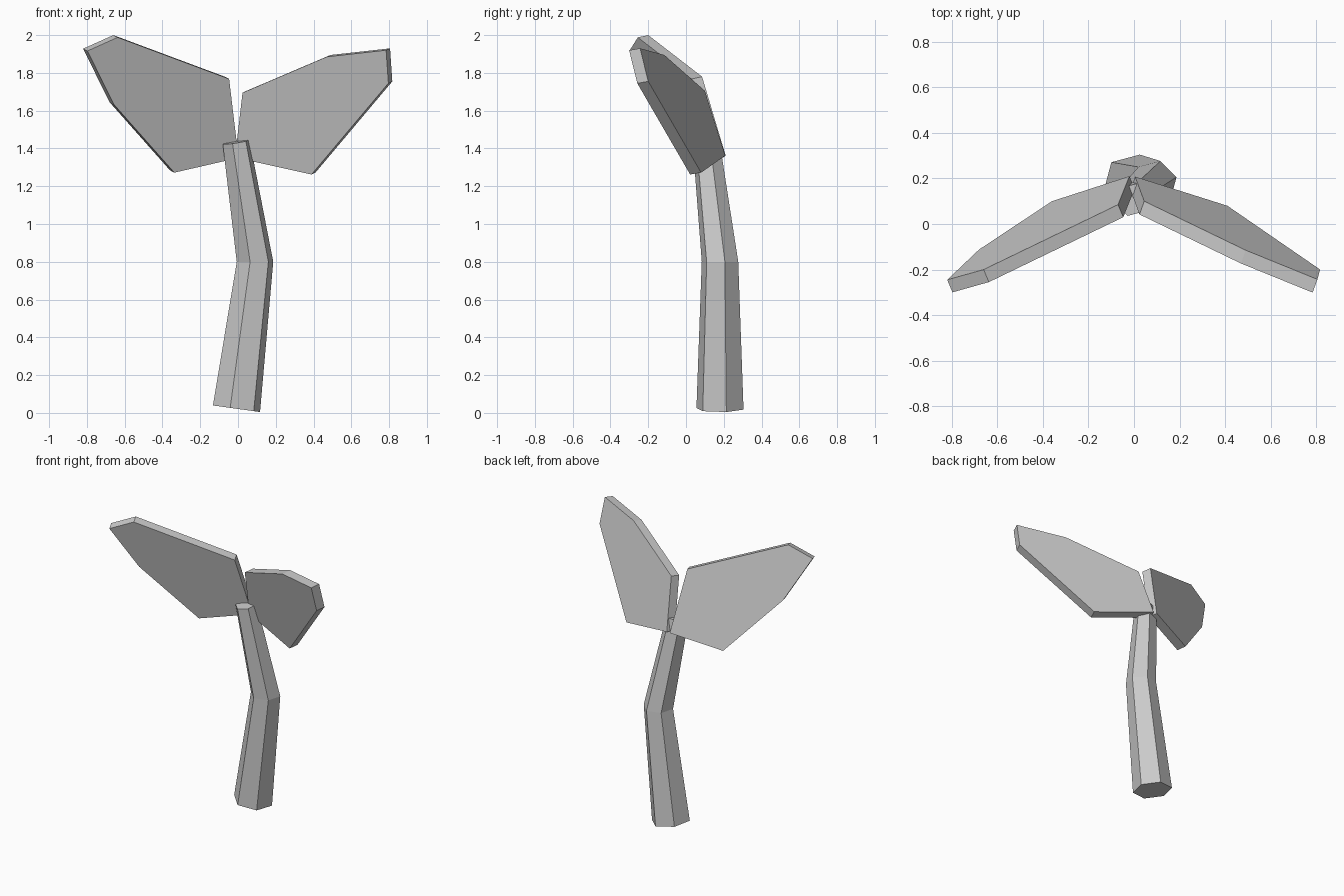
import bpy
import bmesh
from math import cos, sin, radians
from mathutils import Vector

default_cube = bpy.data.objects.get("Cube")
if default_cube:
    bpy.data.objects.remove(default_cube, do_unlink=True)


def make_material(name, color):
    material = bpy.data.materials.new(name)
    material.use_nodes = True
    material.diffuse_color = color
    material.node_tree.nodes["Principled BSDF"].inputs["Base Color"].default_value = color
    return material


plain_grey = make_material("plain grey", (0.6, 0.6, 0.6, 1))


def finish(name, bm):
    """Turn the bmesh into a flat-shaded object with outward normals."""
    bmesh.ops.recalc_face_normals(bm, faces=bm.faces[:])
    mesh = bpy.data.meshes.new(name)
    bm.to_mesh(mesh)
    bm.free()
    mesh.materials.append(plain_grey)
    obj = bpy.data.objects.new(name, mesh)
    bpy.context.collection.objects.link(obj)
    return obj


def build_stem(name, sections, sides=6, turn=15):
    """Loft tilted polygon rings: each is (centre, radius, x slope, y slope)."""
    bm = bmesh.new()
    rings = []
    for centre, radius, slope_x, slope_y in sections:
        ring = []
        for i in range(sides):
            angle = radians(turn + i * 360 / sides)
            dx, dy = radius * cos(angle), radius * sin(angle)
            offset = Vector((dx, dy, slope_x * dx + slope_y * dy))
            ring.append(bm.verts.new(Vector(centre) + offset))
        rings.append(ring)
    for low, high in zip(rings, rings[1:]):
        for i in range(sides):
            j = (i + 1) % sides
            bm.faces.new((low[i], low[j], high[j], high[i]))
    bm.faces.new(rings[0])
    bm.faces.new(rings[-1])
    return finish(name, bm)


def build_leaf(name, outline, thickness):
    """Extrude the rear outline of a leaf forward into a thick plate."""
    bm = bmesh.new()
    back = bm.faces.new([bm.verts.new(point) for point in outline])
    result = bmesh.ops.extrude_face_region(bm, geom=[back], use_keep_orig=True)
    front = [v for v in result["geom"] if isinstance(v, bmesh.types.BMVert)]
    bmesh.ops.translate(bm, verts=front, vec=thickness)
    return finish(name, bm)


# Bent six-sided stem, narrowing upward
build_stem("stem", [
    ((-0.008, 0.18, 0.022), 0.129, -0.14, 0),
    ((0.09, 0.18, 0.8), 0.1, 0, 0),
    ((-0.01, 0.106, 1.435), 0.073, 0.15, 0.1),
])

# Leaf outlines run from the tip along the top edge, then back underneath
build_leaf("right_leaf", [
    (-0.82, -0.245, 1.928), (-0.66, -0.2, 2), (-0.07, 0.085, 1.78),
    (-0.02, 0.21, 1.362), (-0.36, 0.1, 1.284), (-0.68, -0.112, 1.645),
], (0.023, -0.055, -0.012))

build_leaf("left_leaf", [
    (0.805, -0.243, 1.93), (0.49, -0.115, 1.895), (0.045, 0.1, 1.705),
    (0.005, 0.208, 1.362), (0.41, 0.08, 1.272), (0.817, -0.2, 1.755),
], (-0.021, -0.058, -0.01))
